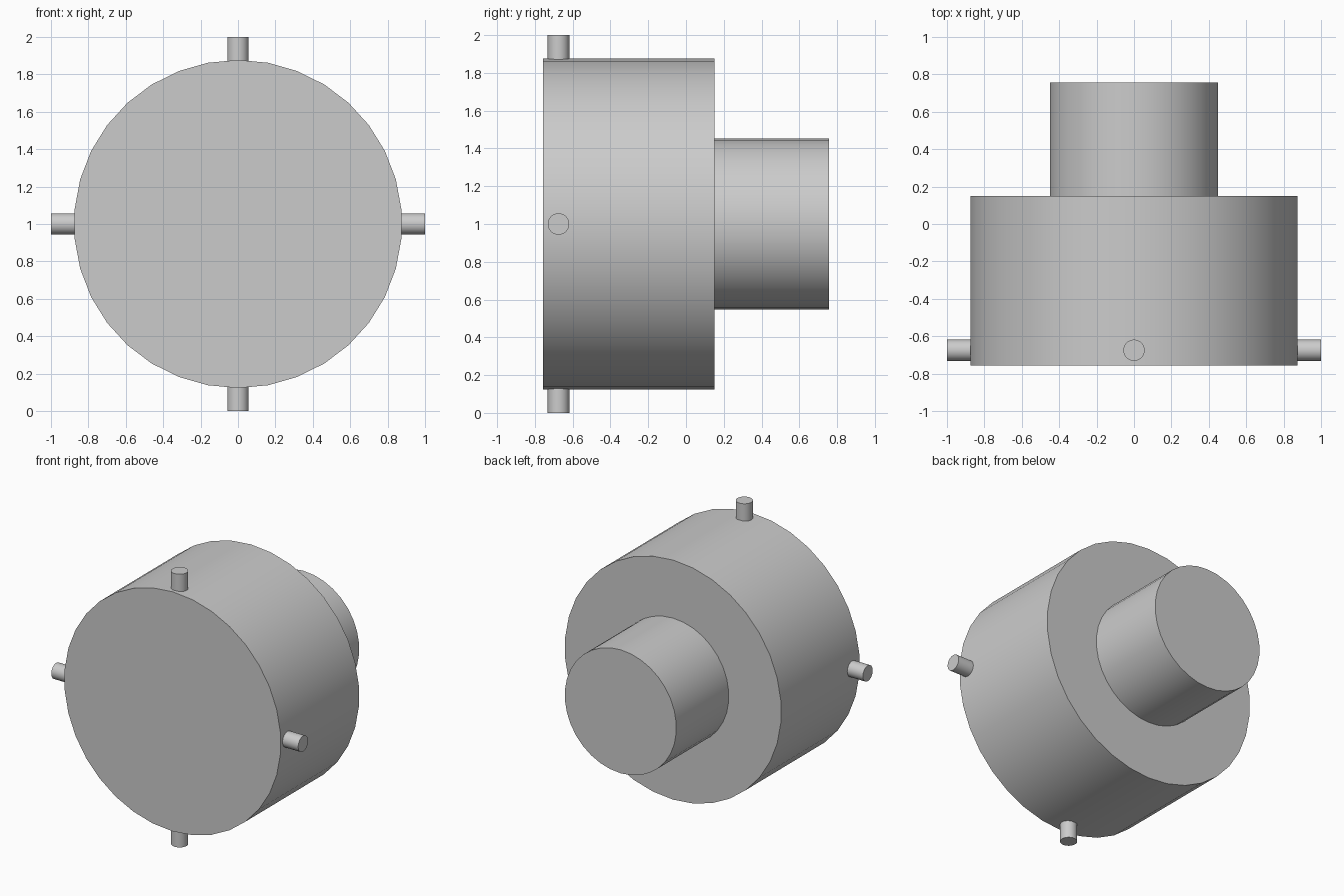
import bpy
import math

default = bpy.data.objects.get("Cube")
if default:
    bpy.data.objects.remove(default, do_unlink=True)

# Plain grey finish
grey = bpy.data.materials.new("plain grey")
grey.use_nodes = True
colour = (0.6, 0.6, 0.6, 1)
grey.diffuse_color = colour
grey.node_tree.nodes["Principled BSDF"].inputs["Base Color"].default_value = colour


def cylinder(name, radius, depth, centre, rotation):
    bpy.ops.mesh.primitive_cylinder_add(
        vertices=34, radius=radius, depth=depth, location=centre, rotation=rotation)
    part = bpy.context.object
    part.name = name
    part.data.materials.append(grey)
    bpy.ops.object.shade_smooth_by_angle(angle=math.radians(30))
    return part


# Body drum and rear shaft, both lying along y
lying = (math.pi / 2, 0, 0)
front, step, back = -0.757, 0.15, 0.757
cylinder("drum", 0.877, step - front, (0, (front + step) / 2, 1), lying)
cylinder("rear_shaft", 0.452, back - step, (0, (step + back) / 2, 1), lying)

# Four radial pins around the front rim
inner, outer = 0.82, 1.0
mid = (inner + outer) / 2
for i, side in enumerate(("top", "left", "bottom", "right")):
    angle = i * math.pi / 2
    cylinder(side + "_pin", 0.057, outer - inner,
             (mid * math.sin(angle), -0.675, 1 + mid * math.cos(angle)),
             (0, angle, 0))
